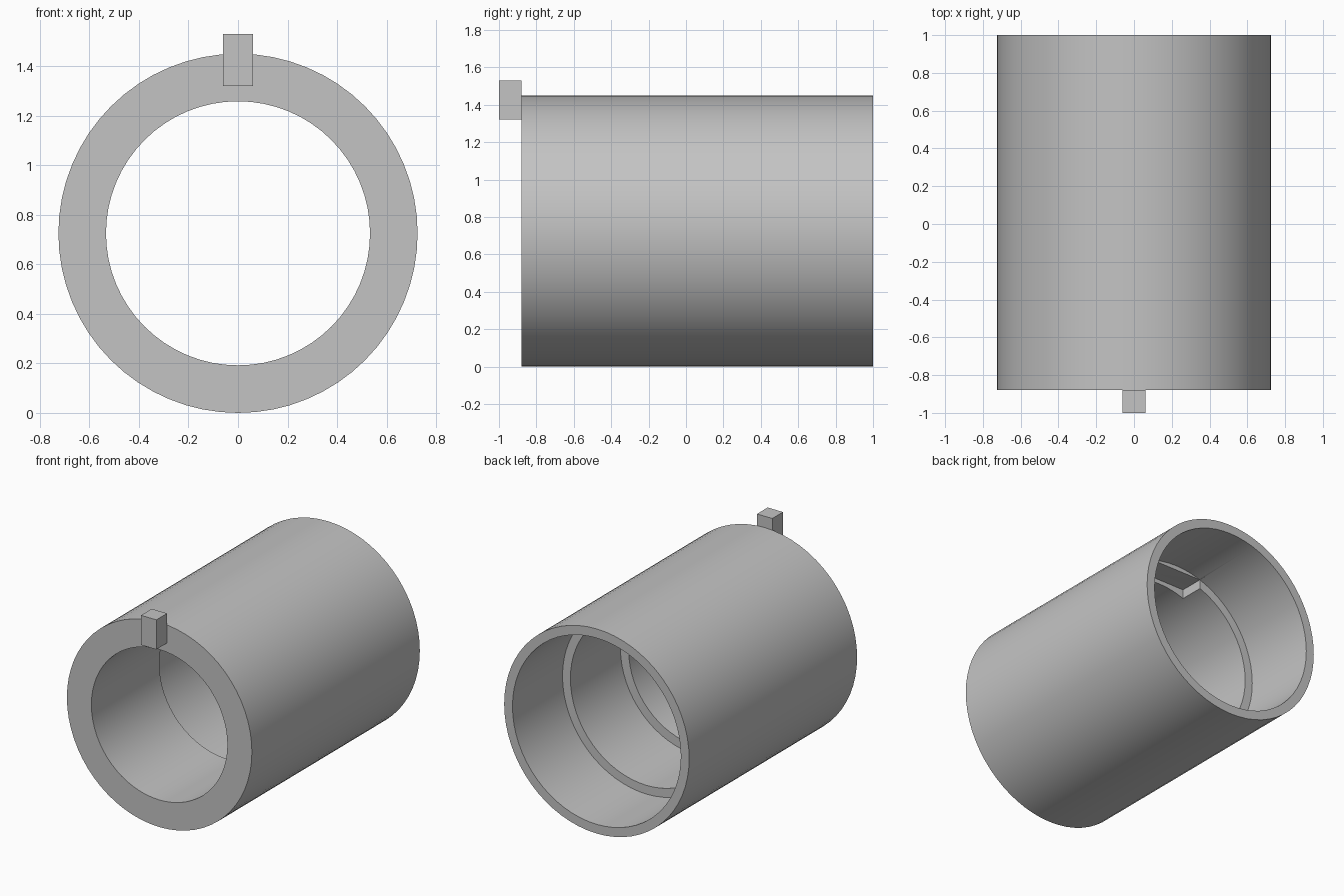
import bpy, bmesh, math
from mathutils import Matrix, Vector

cube = bpy.data.objects.get("Cube")
if cube:
    bpy.data.objects.remove(cube, do_unlink=True)

grey = bpy.data.materials.new("plain grey")
grey.use_nodes = True
colour = (0.55, 0.55, 0.55, 1)
grey.diffuse_color = colour
grey.node_tree.nodes["Principled BSDF"].inputs["Base Color"].default_value = colour

AXIS_Z = 0.725


def add_object(name, bm):
    bmesh.ops.recalc_face_normals(bm, faces=bm.faces)
    mesh = bpy.data.meshes.new(name)
    bm.to_mesh(mesh)
    bm.free()
    mesh.materials.append(grey)
    obj = bpy.data.objects.new(name, mesh)
    bpy.context.collection.objects.link(obj)
    return obj


def box(name, low, high):
    low, high = Vector(low), Vector(high)
    bm = bmesh.new()
    place = Matrix.Translation((low + high) / 2) @ Matrix.Diagonal((high - low).to_4d())
    bmesh.ops.create_cube(bm, size=1, matrix=place)
    return add_object(name, bm)


def lathe(name, profile, segments=64):
    """Turn a closed (radius, y) profile around the horizontal axis."""
    bm = bmesh.new()
    verts = [bm.verts.new((0, y, AXIS_Z + r)) for r, y in profile]
    edges = [bm.edges.new((verts[i - 1], verts[i])) for i in range(len(verts))]
    bmesh.ops.spin(bm, geom=verts + edges, cent=(0, 0, AXIS_Z), axis=(0, 1, 0),
                   angle=math.tau, steps=segments)
    bmesh.ops.remove_doubles(bm, verts=bm.verts, dist=0.0005)
    return add_object(name, bm)


# Sleeve with a bore that widens in two steps towards the back
sleeve = lathe("stepped_sleeve", [
    (0.725, -0.88), (0.725, 1), (0.66, 1), (0.66, 0.44),
    (0.598, 0.44), (0.598, -0.12), (0.533, -0.12), (0.533, -0.88)])

# Flat-topped notch in the inner shoulder
cutter = box("notch_cutter", (-0.204, 0.265, 1.15), (0.204, 0.5, 1.353))
cutter.hide_render = True
cutter.hide_viewport = True
cut = sleeve.modifiers.new("notch", "BOOLEAN")
cut.operation = "DIFFERENCE"
cut.solver = "EXACT"
cut.object = cutter

# Apply the cut, then shade smooth with sharp rims
bpy.context.view_layer.objects.active = sleeve
sleeve.select_set(True)
bpy.ops.object.modifier_apply(modifier=cut.name)
bpy.data.objects.remove(cutter, do_unlink=True)
bpy.ops.object.shade_smooth_by_angle(angle=math.radians(30))

# Locating tab on the front rim
box("locating_tab", (-0.06, -1, 1.32), (0.06, -0.88, 1.53))
